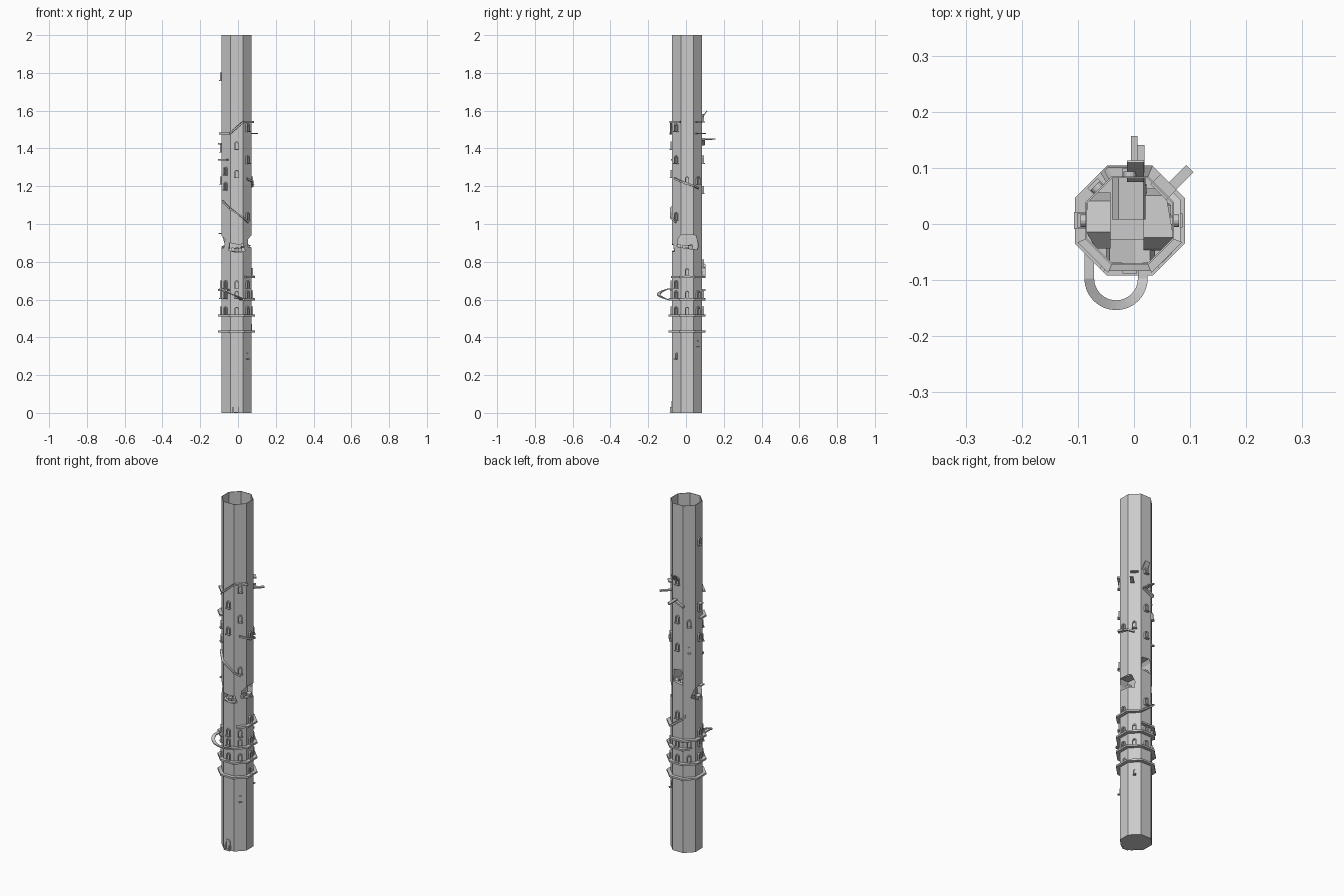
import bpy, bmesh, math, random
from mathutils import Matrix, Vector

random.seed(4)
if "Cube" in bpy.data.objects:
    bpy.data.objects.remove(bpy.data.objects["Cube"])

CX, CY, R = -0.0075, 0.006, 0.079      # tower axis and apothem
STEP = math.pi / 4

stone = bpy.data.materials.new("grey stone")
stone.use_nodes = True
stone.diffuse_color = (0.6, 0.6, 0.6, 1)
stone.node_tree.nodes["Principled BSDF"].inputs["Base Color"].default_value = (0.6, 0.6, 0.6, 1)


def finish(name, bm):
    bmesh.ops.recalc_face_normals(bm, faces=bm.faces)
    mesh = bpy.data.meshes.new(name)
    bm.to_mesh(mesh)
    bm.free()
    mesh.materials.append(stone)
    ob = bpy.data.objects.new(name, mesh)
    bpy.context.collection.objects.link(ob)
    return ob


def side(k):
    """Frame of tower side k: x points outward, y along the wall, z up."""
    return Matrix.Translation((CX, CY, 0)) @ Matrix.Rotation(k * STEP, 4, "Z")


def on_octagon(a, r):
    d = r / math.cos((a - math.floor(a + 0.5)) * STEP)
    return Vector((CX + d * math.cos(a * STEP), CY + d * math.sin(a * STEP)))


def bridge_loops(bm, a, b):
    n = len(a)
    for i in range(n):
        j = (i + 1) % n
        bm.faces.new((a[i], a[j], b[j], b[i]))


def ribbon(name, stations, t=0.005):
    """Walkway of rectangular section through (inner, outer, z) stations."""
    bm = bmesh.new()
    rings = []
    for p, q, z in stations:
        rings.append([bm.verts.new((v.x, v.y, z + dz))
                      for v, dz in ((p, -t), (q, -t), (q, t), (p, t))])
    for a, b in zip(rings, rings[1:]):
        bridge_loops(bm, a, b)
    bm.faces.new(rings[0])
    bm.faces.new(rings[-1])
    return finish(name, bm)


def ledge(name, a0, a1, z0, z1=None, outer=0.098):
    z1 = z0 if z1 is None else z1
    corners = [c + 0.5 for c in range(-1, 12) if a0 < c + 0.5 < a1]
    ribbon(name, [(on_octagon(a, R - 0.001), on_octagon(a, outer),
                   z0 + (z1 - z0) * (a - a0) / (a1 - a0)) for a in [a0] + corners + [a1]])


def box(name, size, matrix):
    bm = bmesh.new()
    bmesh.ops.create_cube(bm, size=1, matrix=matrix @ Matrix.Diagonal((*size, 1)))
    return finish(name, bm)


def arch(w, h):
    pts = [(-w / 2, 0), (w / 2, 0)]
    pts += [(w / 2 * math.cos(i * math.pi / 6), h - w / 2 + w / 2 * math.sin(i * math.pi / 6))
            for i in range(7)]
    return pts


def window(name, k, z, u=0.0, w=0.022, h=0.042, depth=0.009):
    """Arched frame standing out of the wall, with a recessed pane and a sill."""
    m = side(k)
    bm = bmesh.new()

    def loop(pts, r, dz=0):
        return [bm.verts.new(m @ Vector((r, u + a, z + b + dz))) for a, b in pts]
    big, small = arch(w, h), arch(w * 0.6, h * 0.8)
    back, front = loop(big, R - 0.001), loop(big, R + depth)
    lip, pane = loop(small, R + depth, 0.002), loop(small, R + 0.001, 0.002)
    bridge_loops(bm, back, front)
    bridge_loops(bm, front, lip)
    bridge_loops(bm, lip, pane)
    bm.faces.new(pane)
    finish(name, bm)
    box(name + "_sill", (0.016, w * 1.15, 0.004), m @ Matrix.Translation((R + 0.007, u, z)))


# Tower wall: hollow octagon with a closed base
bm = bmesh.new()
loops = []
for r, z in ((R - 0.003, 0.004), (R - 0.003, 2), (R, 2), (R, 0)):
    loops.append([bm.verts.new((*on_octagon(i + 0.5, r), z)) for i in range(8)])
for a, b in zip(loops, loops[1:]):
    bridge_loops(bm, a, b)
bm.faces.new(loops[0])
bm.faces.new(loops[-1])
tower = finish("tower_wall", bm)


# Broken alcoves: ragged outline (along wall, height), cut into the wall and lined
def alcove(name, k, outline, depth):
    m = side(k)

    def prism(label, outer_r, open_front):
        bm = bmesh.new()
        inner = [bm.verts.new(m @ Vector((R - depth, u, z))) for u, z in outline]
        outer = [bm.verts.new(m @ Vector((outer_r(u), u, z))) for u, z in outline]
        bridge_loops(bm, inner, outer)
        bm.faces.new(inner)
        if not open_front:
            bm.faces.new(outer)
        return finish(label, bm)
    prism(name + "_lining", lambda u: min(R - 0.001, 0.110 - abs(u)), True)
    cutter = prism(name + "_cutter", lambda u: R + 0.03, False)
    cutter.hide_render = True
    cutter.hide_set(True)
    mod = tower.modifiers.new(name, "BOOLEAN")
    mod.operation, mod.solver, mod.object = "DIFFERENCE", "EXACT", cutter
    # Fallen blocks on the floor
    low = min(z for u, z in outline)
    for i in range(3):
        s = random.uniform(0.012, 0.02)
        place = Matrix.Translation((R - 0.025 + random.uniform(-0.01, 0.012), (i - 1) * 0.018, low + 0.014))
        box(name + "_rubble", (s, s * 1.2, s), m @ place @ Matrix.Rotation(random.uniform(-0.5, 0.5), 4, (1, 1, 0)))


alcove("right_alcove", 0, [(-0.053, 0.88), (0.0, 0.87), (0.056, 0.865), (0.057, 0.9),
                           (0.045, 0.94), (-0.03, 0.945), (-0.05, 0.92)], 0.055)
alcove("left_alcove", 4, [(-0.05, 0.89), (0.01, 0.86), (0.045, 0.875), (0.05, 0.92),
                          (0.02, 0.95), (-0.035, 0.94)], 0.045)
alcove("front_alcove", 6, [(-0.042, 0.86), (0.0, 0.85), (0.045, 0.855), (0.036, 0.895),
                           (0.01, 0.89), (-0.036, 0.9)], 0.045)
alcove("back_alcove", 2, [(-0.028, 0.975), (0.03, 0.965), (0.032, 1.03),
                          (0.02, 1.05), (-0.024, 1.045)], 0.077)

# Ring walkways
ledge("ring_low", 0.5, 8.5, 0.43)
ledge("ring_mid", 0.5, 8.5, 0.515)
ledge("walk_right", 6.25, 11, 0.6)
ledge("walk_left", 1.5, 5.4, 0.65)
ledge("walk_upper", 6.7, 9.5, 0.72)
ledge("ramp_back", 1.5, 2.7, 0.72, 0.79)

# Upper walkways and ramps
ledge("ramp_front_low", 4.7, 7.0, 1.12, 1.01, 0.09)
ledge("walk_high_left", 4.5, 5.5, 1.48, outer=0.093)
ledge("ramp_high_front", 5.5, 6.5, 1.48, 1.54, 0.09)
ledge("walk_high_right", 6.5, 7.5, 1.54, outer=0.093)
ledge("ramp_right", 6.9, 9.0, 1.24, 1.19, 0.09)
ledge("walk_left_high", 4.0, 5.3, 1.34)
ledge("ramp_back_high", 1.7, 2.6, 1.45, 1.42, 0.095)

# Curved bridge looping out at the front
hub, path = Vector((-0.032, -0.097)), []
for i in range(17):
    a = math.pi + math.pi * i / 16
    d = Vector((math.cos(a), math.sin(a)))
    path.append((hub + d * 0.039, hub + d * 0.0565, 0.655 - 0.055 * i / 16))
left, right = Vector((0, 0.05)), Vector((0, 0.028))
path.insert(0, (path[0][0] + left, path[0][1] + left, 0.655))
path.append((path[-1][0] + right, path[-1][1] + right, 0.6))
ribbon("loop_bridge", path, 0.003)

# Broken planks standing out of the wall
box("back_plank", (0.075, 0.011, 0.006), side(2) @ Matrix.Translation((0.1135, -0.008, 1.45)))
box("back_plank_short", (0.05, 0.012, 0.006), side(2) @ Matrix.Translation((0.11, -0.02, 1.447)))
box("corner_plank", (0.068, 0.018, 0.006), side(1) @ Matrix.Translation((0.107, -0.01, 1.48)))
box("corner_plank_wide", (0.026, 0.04, 0.006), side(1) @ Matrix.Translation((0.085, 0, 1.54)))
box("back_raised_plank", (0.06, 0.03, 0.005),
    side(2) @ Matrix.Translation((0.088, -0.01, 1.575)) @ Matrix.Rotation(-0.95, 4, "Y"))
box("left_plank", (0.022, 0.03, 0.006), side(4) @ Matrix.Translation((0.088, 0, 1.425)))
box("left_plank_low", (0.02, 0.03, 0.006), side(4) @ Matrix.Translation((0.086, 0.01, 0.95)))

# Rows of windows above the ring walkways
for k in range(8):
    window("window_lower", k, 0.52)
    window("window_middle", k, 0.605)
for k in (4, 5, 6, 7):
    window("window_upper", k, 0.66)

# Scattered windows: side, sill height
for k, z in ((6, 1.395), (6, 1.245), (0, 1.21), (2, 1.54), (4, 1.38), (3, 1.3), (2, 1.32), (2, 1.16),
             (4, 1.21), (4, 1.76), (7, 1.32), (7, 1.49), (5, 1.26), (5, 1.18), (7, 1.02),
             (2, 0.77), (0, 0.725), (1, 1.21)):
    window("window_single", k, z)

# Small slits low on the tower
for k, z in ((0, 0.435), (7, 0.285), (1, 0.35), (3, 1.15)):
    window("slit", k, z, 0, 0.013, 0.035, 0.003)

# Front door with posts
window("front_door", 6, 0.004, -0.004, 0.032, 0.058, 0.005)
for u in (-0.018, 0.01):
    box("door_post", (0.012, 0.006, 0.03), side(6) @ Matrix.Translation((R + 0.005, u, 0.015)))
